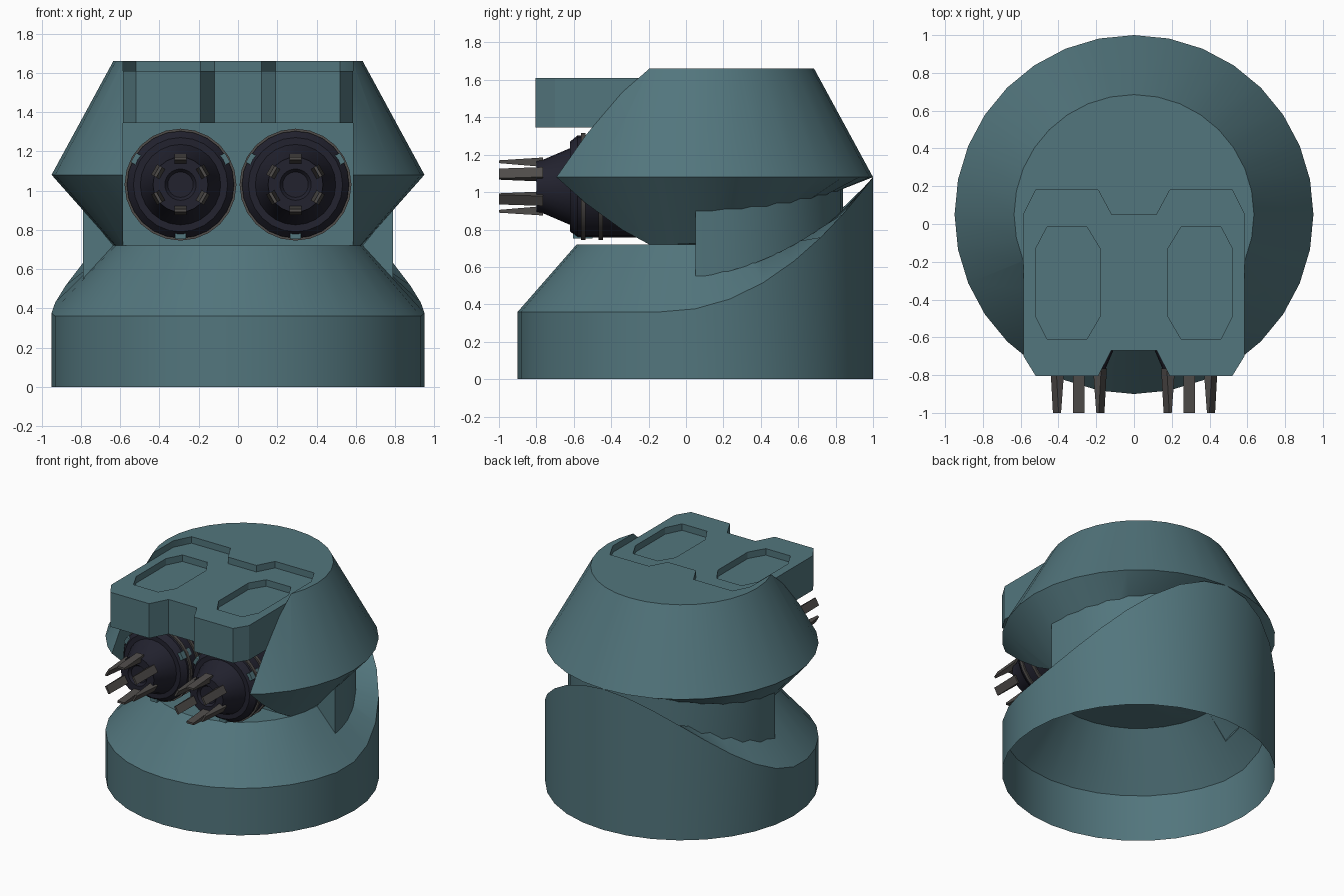
import bpy, bmesh, math
from mathutils import Matrix, Vector

if "Cube" in bpy.data.objects:
    bpy.data.objects.remove(bpy.data.objects["Cube"])

N, CY = 32, 0.05          # sides and y centre of the round parts


def material(name, rgb):
    m = bpy.data.materials.new(name)
    m.diffuse_color = (*rgb, 1)
    m.use_nodes = True
    m.node_tree.nodes["Principled BSDF"].inputs["Base Color"].default_value = m.diffuse_color
    return m


TEAL = material("teal_armour", (0.085, 0.18, 0.205))
NAVY = material("dark_navy", (0.016, 0.016, 0.028))
GREY = material("warm_grey", (0.078, 0.072, 0.068))


def finish(bm, name, mat, smooth=True, normals=True):
    if normals:
        bmesh.ops.recalc_face_normals(bm, faces=bm.faces)
    me = bpy.data.meshes.new(name)
    bm.to_mesh(me)
    bm.free()
    me.materials.append(mat)
    ob = bpy.data.objects.new(name, me)
    bpy.context.collection.objects.link(ob)
    if smooth:
        shade(ob)
    return ob


def activate(ob):
    bpy.ops.object.select_all(action='DESELECT')
    ob.select_set(True)
    bpy.context.view_layer.objects.active = ob


def shade(ob):
    activate(ob)
    bpy.ops.object.shade_smooth_by_angle(angle=math.radians(30))


def rise(a):
    """0 at the front half, growing to 1 at the back (angle a from +x)."""
    return max(0, (math.sin(a) + 0.195) / 1.195) ** 2.1


def ring(bm, r, zf, angles):
    return [bm.verts.new((r * math.cos(a), CY + r * math.sin(a), zf(a))) for a in angles]


def bridge(bm, lower, upper, closed=True):
    n = len(lower)
    for i in range(n if closed else n - 1):
        j = (i + 1) % n
        bm.faces.new((lower[i], lower[j], upper[j], upper[i]))


def prism(name, pts, z0, z1, mat=TEAL):
    bm = bmesh.new()
    f = bm.faces.new([bm.verts.new((x, y, z0)) for x, y in pts])
    top = bmesh.ops.extrude_face_region(bm, geom=[f])["geom"]
    bmesh.ops.translate(bm, vec=(0, 0, z1 - z0),
                        verts=[v for v in top if isinstance(v, bmesh.types.BMVert)])
    return finish(bm, name, mat, smooth=False)


def cut(ob, cutter):
    mod = ob.modifiers.new("cut", 'BOOLEAN')
    mod.operation, mod.solver, mod.object = 'DIFFERENCE', 'EXACT', cutter
    cutter.hide_render = True
    activate(ob)
    bpy.ops.object.modifier_apply(modifier=mod.name)
    bpy.data.objects.remove(cutter)


full = [2 * math.pi * i / N for i in range(N)]
back = [math.pi * i / (N // 2) for i in range(N // 2 + 1)]
rim = lambda a: 0.36 + 0.72 * rise(a)
under = lambda a: 0.72 + 0.24 * rise(a)

# base: open-bottomed drum whose rim sweeps up at the back
bm = bmesh.new()
r0 = ring(bm, 0.95, lambda a: 0, full)
r1 = ring(bm, 0.95, rim, full)
r2 = ring(bm, 0.635, lambda a: 0.72, full)
bridge(bm, r0, r1)
bridge(bm, r1, r2)
bm.faces.new(r2)
finish(bm, "base_drum", TEAL, normals=False)

# neck: half-round wall between base and turret, with triangular ends
bm = bmesh.new()
lo = ring(bm, 0.79, lambda a: (rim(a) + 0.72) / 2 - 0.005, back)
hi = ring(bm, 0.79, lambda a: (1.08 + under(a)) / 2 + 0.005, back)
bridge(bm, lo, hi, closed=False)
for k, s in ((0, 1), (-1, -1)):
    tip = bm.verts.new((s * 0.635, CY, 0.72))
    tri = (tip, lo[k], hi[k])
    bm.faces.new(tri if s > 0 else tri[::-1])
finish(bm, "neck_wall", TEAL, normals=False)

# turret: double cone
bm = bmesh.new()
t0 = ring(bm, 0.635, under, full)
t1 = ring(bm, 0.95, lambda a: 1.08, full)
t2 = ring(bm, 0.635, lambda a: 1.66, full)
bridge(bm, t0, t1)
bridge(bm, t1, t2)
bm.faces.new(t2)
hub = bm.verts.new((0, CY, 0.72))
for i in range(N):
    bm.faces.new((hub, t0[(i + 1) % N], t0[i]))
turret = finish(bm, "turret", TEAL, smooth=False)

# roof plate outline, mirrored in x
half = [(0.12, -0.67), (0.19, -0.805), (0.52, -0.805), (0.585, -0.7),
        (0.585, 0.05), (0.52, 0.18), (0.19, 0.18), (0.12, 0.05)]
outline = half + [(-x, y) for x, y in reversed(half)]

# gun bay and roof recess cut into the turret
bay = [(-0.585, -1.5), (0.585, -1.5), (0.585, -0.2), (-0.585, -0.2)]
cut(turret, prism("bay_cutter", bay, 0.5, 1.9))
cut(turret, prism("roof_cutter", outline, 1.345, 1.9))
shade(turret)

# roof plate with two sunken octagonal panels
plate = prism("roof_plate", outline, 1.345, 1.61)
octagon = [(0.18, -0.13), (0.25, -0.015), (0.46, -0.015), (0.52, -0.13),
           (0.52, -0.49), (0.46, -0.61), (0.25, -0.61), (0.18, -0.49)]
for s in (1, -1):
    cut(plate, prism("panel_cutter", [(s * x, y) for x, y in octagon], 1.56, 1.8))


def lathe(name, profile, cx, mat, n=24):
    """Revolve (radius, y) points around the gun axis."""
    bm = bmesh.new()
    rows = []
    for r, y in profile:
        rows.append([bm.verts.new((cx + r * math.cos(2 * math.pi * i / n), y,
                                   1.03 + r * math.sin(2 * math.pi * i / n))) for i in range(n)])
    for a, b in zip(rows, rows[1:]):
        bridge(bm, a, b)
    bm.faces.new(rows[0])
    bm.faces.new(rows[-1])
    return finish(bm, name, mat)


def spokes(name, cx, angles, ends, width, mat):
    """Tapered bars around the gun axis; ends = (y, inner radius, outer radius) twice."""
    bm = bmesh.new()
    for deg in angles:
        a = math.radians(deg)
        out = Vector((math.cos(a), 0, math.sin(a)))
        side = Vector((-math.sin(a), 0, math.cos(a))) * width / 2
        loops = []
        for y, ra, rb in ends:
            c = Vector((cx, y, 1.03))
            loops.append([bm.verts.new(c + p) for p in
                          (out * ra - side, out * rb - side, out * rb + side, out * ra + side)])
        bridge(bm, loops[0], loops[1])
        bm.faces.new(loops[0])
        bm.faces.new(loops[1])
    return finish(bm, name, mat, smooth=False)


# twin guns: body, two bands, teal lugs and six wedge prongs each
for side, cx in (("left", -0.293), ("right", 0.293)):
    lathe(side + "_gun_body", [(0.273, -0.19), (0.273, -0.58), (0.24, -0.62), (0.205, -0.62),
                               (0.145, -0.76), (0.14, -0.8), (0.08, -0.8), (0.065, -0.78)], cx, NAVY)
    for k, y in enumerate((-0.55, -0.455)):
        lathe(f"{side}_gun_band_{k + 1}", [(0.27, y + 0.012), (0.285, y + 0.012),
                                           (0.285, y - 0.012), (0.27, y - 0.012)], cx, GREY)
    spokes(side + "_gun_lugs", cx, (30, 150, 270), ((-0.5, 0.24, 0.277), (-0.605, 0.24, 0.277)), 0.055, TEAL)
    spokes(side + "_gun_prongs", cx, range(30, 390, 60), ((-0.765, 0.105, 0.155), (-1.0, 0.125, 0.14)), 0.06, GREY)
